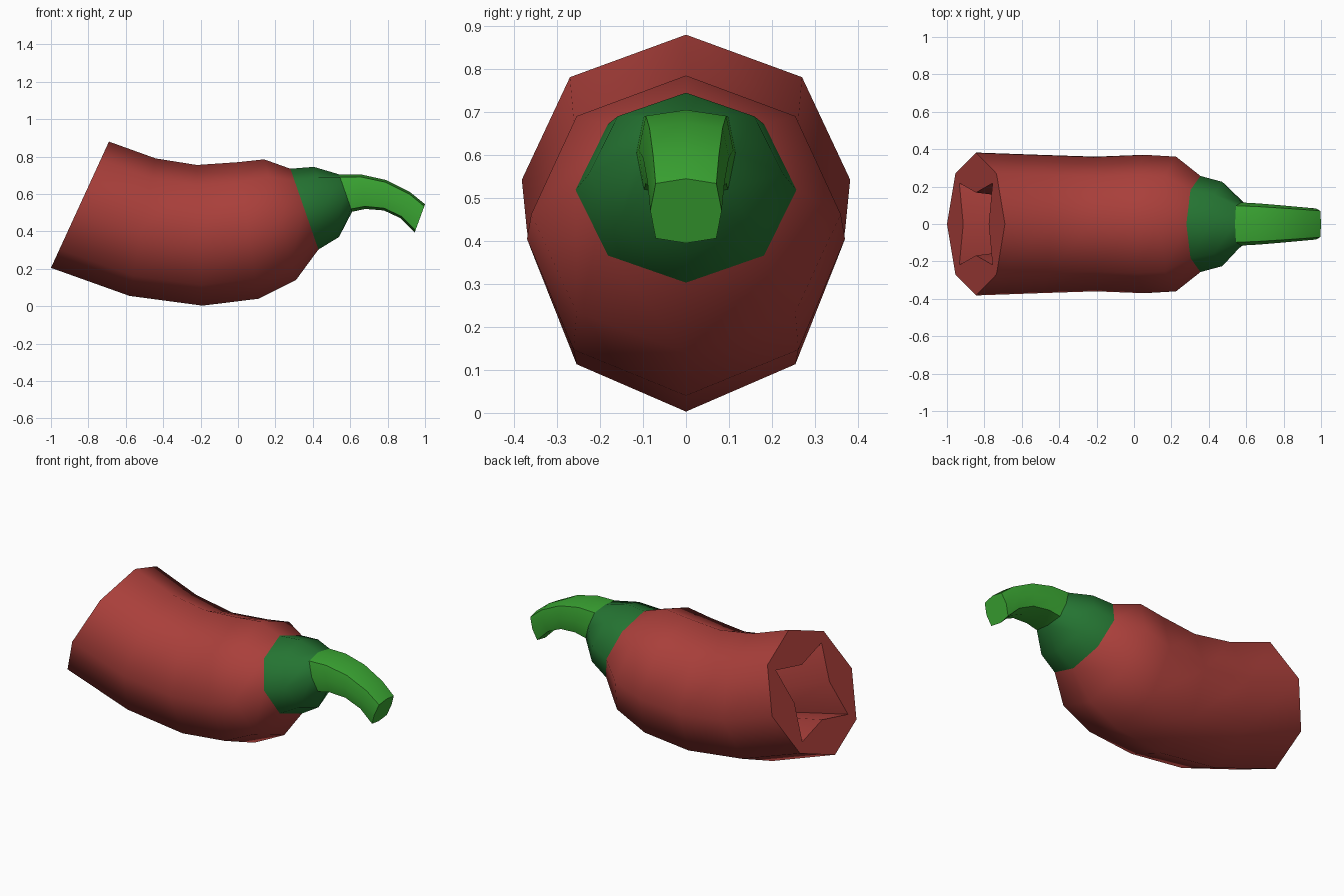
import bpy, bmesh, math
from mathutils import Vector

if "Cube" in bpy.data.objects:
    bpy.data.objects.remove(bpy.data.objects["Cube"])


def material(name, rgb):
    m = bpy.data.materials.new(name)
    m.diffuse_color = (*rgb, 1)
    m.use_nodes = True
    m.node_tree.nodes["Principled BSDF"].inputs["Base Color"].default_value = m.diffuse_color
    return m


RED = material("pepper red", (0.40, 0.050, 0.043))
DARK_GREEN = material("calyx green", (0.018, 0.175, 0.032))
GREEN = material("stem green", (0.043, 0.385, 0.033))


def ring(bm, xt, zt, xb, zb, w, diag=0.707, scale=(1, 1), shift=(0, 0, 0)):
    """Tilted 8-sided ring: top point, bottom point, half width.
    scale = size at the axis points and at the diagonal points."""
    c = Vector(((xt + xb) / 2, 0, (zt + zb) / 2)) + Vector(shift)
    h = Vector(((xt - xb) / 2, 0, (zt - zb) / 2))
    s = Vector((0, w, 0))
    verts = []
    for i in range(8):
        a = i * math.pi / 4
        u, v = round(math.cos(a)), round(math.sin(a))
        k = diag * scale[1] if i % 2 else scale[0]
        verts.append(bm.verts.new(c + h * u * k + s * v * k))
    return verts


def loft(bm, rings):
    for a, b in zip(rings, rings[1:]):
        for i in range(8):
            j = (i + 1) % 8
            bm.faces.new((a[i], a[j], b[j], b[i]))


def finish(bm, name, mat, angle):
    bmesh.ops.recalc_face_normals(bm, faces=bm.faces)
    me = bpy.data.meshes.new(name)
    bm.to_mesh(me)
    bm.free()
    me.materials.append(mat)
    ob = bpy.data.objects.new(name, me)
    bpy.context.collection.objects.link(ob)
    bpy.ops.object.select_all(action='DESELECT')
    ob.select_set(True)
    bpy.context.view_layer.objects.active = ob
    bpy.ops.object.shade_smooth_by_angle(angle=math.radians(angle))


# Each row: top x, top z, bottom x, bottom z, half width
BODY = [(-0.69, 0.88, -1.0, 0.205, 0.382),
        (-0.44, 0.79, -0.58, 0.055, 0.37),
        (-0.22, 0.755, -0.19, 0.003, 0.36),
        (0.0, 0.77, 0.11, 0.04, 0.37),
        (0.14, 0.785, 0.31, 0.14, 0.36),
        (0.28, 0.735, 0.43, 0.303, 0.257)]
CALYX = [BODY[-1],
         (0.405, 0.745, 0.54, 0.37, 0.225),
         (0.54, 0.705, 0.61, 0.505, 0.115)]
STEM = [CALYX[-1],
        (0.655, 0.705, 0.68, 0.52, 0.11),
        (0.79, 0.675, 0.78, 0.512, 0.10),
        (0.92, 0.61, 0.87, 0.47, 0.09),
        (1.0, 0.545, 0.945, 0.395, 0.083)]

# Body with a star-shaped hollow in the cut end
bm = bmesh.new()
hollow = [ring(bm, *BODY[0], scale=(0.7 * 0.44, 0.7 * 0.81), shift=(0.40, 0, -0.13)),
          ring(bm, *BODY[0], scale=(0.44, 0.81))]
loft(bm, hollow + [ring(bm, *r) for r in BODY])
bm.faces.new(hollow[0])
finish(bm, "pepper_body", RED, 50)

# Calyx collar; its last ring blends to the squarer stem
bm = bmesh.new()
loft(bm, [ring(bm, *r, diag=0.85 if r is CALYX[-1] else 0.707) for r in CALYX])
finish(bm, "calyx", DARK_GREEN, 60)

# Curved stem with a closed tip
bm = bmesh.new()
rings = [ring(bm, *r, diag=0.85) for r in STEM]
loft(bm, rings)
bm.faces.new(rings[-1])
finish(bm, "stem", GREEN, 60)
